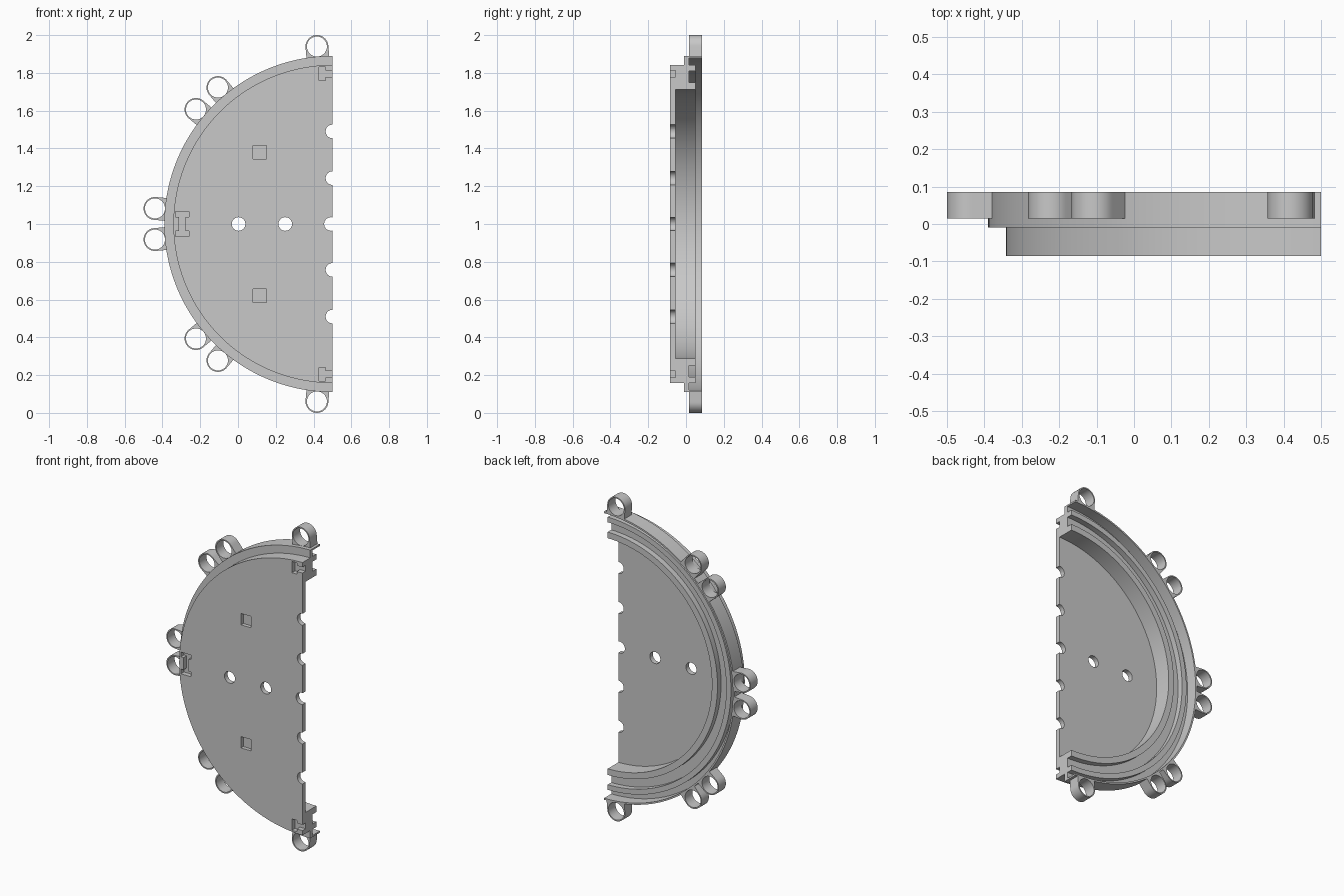
import bpy, bmesh, math
from math import sin, cos, pi, radians

if "Cube" in bpy.data.objects:
    bpy.data.objects.remove(bpy.data.objects["Cube"])

CX, CZ = 0.5, 1.0          # centre of the half disc

grey = bpy.data.materials.new("light grey")
grey.diffuse_color = (0.58, 0.58, 0.58, 1)
grey.use_nodes = True
grey.node_tree.nodes["Principled BSDF"].inputs["Base Color"].default_value = grey.diffuse_color


def finish(name, bm):
    bmesh.ops.remove_doubles(bm, verts=bm.verts, dist=1e-5)
    bmesh.ops.recalc_face_normals(bm, faces=bm.faces)
    me = bpy.data.meshes.new(name)
    bm.to_mesh(me)
    bm.free()
    me.materials.append(grey)
    ob = bpy.data.objects.new(name, me)
    bpy.context.collection.objects.link(ob)
    return ob


def smooth(ob):
    bpy.ops.object.select_all(action='DESELECT')
    ob.select_set(True)
    bpy.context.view_layer.objects.active = ob
    bpy.ops.object.shade_smooth_by_angle(angle=radians(30))


def prism(bm, outline, y0, y1):
    """Extrude an x-z outline from y0 to y1."""
    a = [bm.verts.new((x, y0, z)) for x, z in outline]
    b = [bm.verts.new((x, y1, z)) for x, z in outline]
    n = len(a)
    bm.faces.new(a)
    bm.faces.new(b[::-1])
    for i in range(n):
        j = (i + 1) % n
        bm.faces.new((a[i], b[i], b[j], a[j]))


def circle(x, z, r, n=32):
    return [(x + r * cos(2 * pi * i / n), z + r * sin(2 * pi * i / n)) for i in range(n)]


def box(x0, x1, z0, z1):
    return [(x0, z0), (x1, z0), (x1, z1), (x0, z1)]


# half-disc tray: floor, thick wall with groove, outer flange and thin lip (radius, y)
profile = [(0, -.085), (.842, -.085), (.842, -.01), (.89, -.01), (.89, .085),
           (.88, .085), (.88, .015), (.842, .015), (.842, .05), (.81, .05),
           (.81, .015), (.75, .015), (.75, .05), (.712, .05), (.712, -.055), (0, -.055)]
SEG = 96
bm = bmesh.new()
rows = []
for i in range(SEG + 1):
    a = pi / 2 + pi * i / SEG
    rows.append([bm.verts.new((CX + r * cos(a), y, CZ + r * sin(a))) for r, y in profile])
for p, q in zip(rows, rows[1:]):
    for k in range(len(profile) - 1):
        bm.faces.new((p[k], p[k + 1], q[k + 1], q[k]))
bm.faces.new(rows[0])
bm.faces.new(rows[-1][::-1])
tray = finish("half_disc_tray", bm)

# cutters: through holes, edge notches, square pockets, connector slots
bm = bmesh.new()
for x in (0.003, 0.25):
    prism(bm, circle(x, 1, .036), -.2, .0)
for z in (.51, .757, 1.0, 1.243, 1.49):
    prism(bm, circle(.492 if z == 1.0 else .5, z, .036), -.2, .0)
for s in (-1, 1):
    z = 1 + s * .38
    prism(bm, box(.08, .15, z - .035, z + .035), -.2, -.062)
    z = 1 + s * .795
    prism(bm, [(.428, z - .035), (.462, z - .035), (.462, z - .018), (.6, z - .018),
               (.6, z + .018), (.462, z + .018), (.462, z + .035), (.428, z + .035)],
          -.2, -.055)
prism(bm, [(-.33, .933), (-.26, .933), (-.26, .962), (-.277, .962), (-.277, 1.038),
           (-.26, 1.038), (-.26, 1.067), (-.33, 1.067), (-.33, 1.038), (-.313, 1.038),
           (-.313, .962), (-.33, .962)], -.2, -.055)
cutter = finish("slot_cutter", bm)
cutter.hide_render = True

mod = tray.modifiers.new("slots", 'BOOLEAN')
mod.operation = 'DIFFERENCE'
mod.solver = 'EXACT'
mod.object = cutter
bpy.context.view_layer.objects.active = tray
bpy.ops.object.modifier_apply(modifier=mod.name)
bpy.data.objects.remove(cutter)
smooth(tray)

# ring lugs: round outside, square root running into the rim
R_OUT, R_IN, R_POS, N = .0605, .053, .943, 48
for idx, deg in enumerate((95, 130, 140, 175, 185, 220, 230, 265)):
    t = radians(deg)
    bm = bmesh.new()
    loops = []
    for i in range(N):
        a = 2 * pi * i / N
        c, s = cos(a), sin(a)
        k = R_OUT if c > 0 else R_OUT / max(abs(c), abs(s))
        quad = []
        for rad, y in ((R_IN, .015), (k, .015), (k, .085), (R_IN, .085)):
            u, v = R_POS + rad * c, rad * s
            quad.append(bm.verts.new((CX + u * cos(t) - v * sin(t), y,
                                      CZ + u * sin(t) + v * cos(t))))
        loops.append(quad)
    for i in range(N):
        p, q = loops[i], loops[(i + 1) % N]
        for k in range(4):
            m = (k + 1) % 4
            bm.faces.new((p[k], p[m], q[m], q[k]))
    smooth(finish(f"ring_lug_{idx + 1}", bm))
